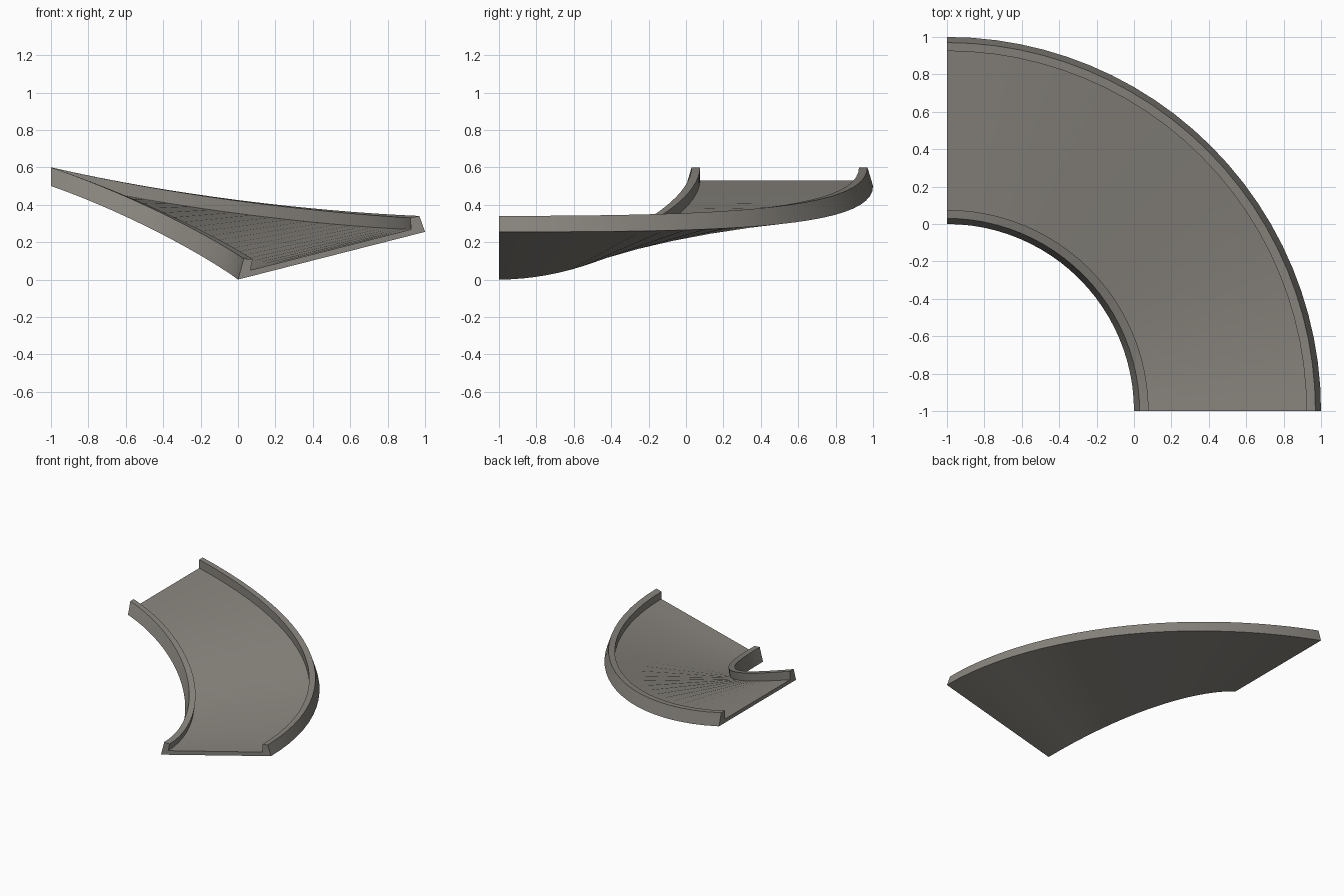
import bpy, bmesh, math

if "Cube" in bpy.data.objects:
    bpy.data.objects.remove(bpy.data.objects["Cube"])

# Banked quarter-turn track: one cross-section swept round (-1, -1)
SEGMENTS = 24
CENTRE = (-1.0, -1.0)

# Cross-section as (distance from inner edge, height), low end and high end
low_end = [(0, 0), (.03, .112), (.078, .108), (.065, .05),
           (.925, .268), (.922, .33), (.97, .34), (1, .255)]
high_end = [(0, .5), (.03, .6), (.075, .6), (.075, .53),
            (.925, .53), (.925, .6), (.97, .6), (1, .5)]


def inner_rise(t):
    return 1.9 * t**2 - 0.9 * t**3


def outer_rise(t):
    return t**2.9


mat = bpy.data.materials.new("warm_grey")
mat.diffuse_color = (.25, .235, .21, 1)
mat.use_nodes = True
mat.node_tree.nodes["Principled BSDF"].inputs["Base Color"].default_value = mat.diffuse_color

bm = bmesh.new()
rings = []
for i in range(SEGMENTS + 1):
    t = i / SEGMENTS
    a = t * math.pi / 2
    ring = []
    for (u0, z0), (u1, z1) in zip(low_end, high_end):
        u = u0 + (u1 - u0) * t
        # the inner edge climbs early, the outer edge climbs late
        k = inner_rise(t) * (1 - u) + outer_rise(t) * u
        base0, base1 = .255 * u0, .5
        lift = (z0 - base0) * (1 - t) + (z1 - base1) * t
        edge_in = .5 * inner_rise(t)
        edge_out = .255 + .245 * outer_rise(t)
        z = edge_in * (1 - u) + edge_out * u + lift
        r = 1 + u
        ring.append(bm.verts.new((CENTRE[0] + r * math.cos(a),
                                  CENTRE[1] + r * math.sin(a), z)))
    rings.append(ring)

# Skin between the rings, then close both ends
n = len(low_end)
for a, b in zip(rings, rings[1:]):
    for j in range(n):
        k = (j + 1) % n
        bm.faces.new((a[j], a[k], b[k], b[j]))
bm.faces.new(rings[0])
bm.faces.new(rings[-1][::-1])
bmesh.ops.recalc_face_normals(bm, faces=bm.faces[:])

mesh = bpy.data.meshes.new("banked_track_curve")
bm.to_mesh(mesh)
bm.free()
mesh.materials.append(mat)
track = bpy.data.objects.new("banked_track_curve", mesh)
bpy.context.collection.objects.link(track)

# Smooth along the sweep, sharp at the rail edges
bpy.context.view_layer.objects.active = track
track.select_set(True)
bpy.ops.object.shade_smooth_by_angle(angle=math.radians(30))
